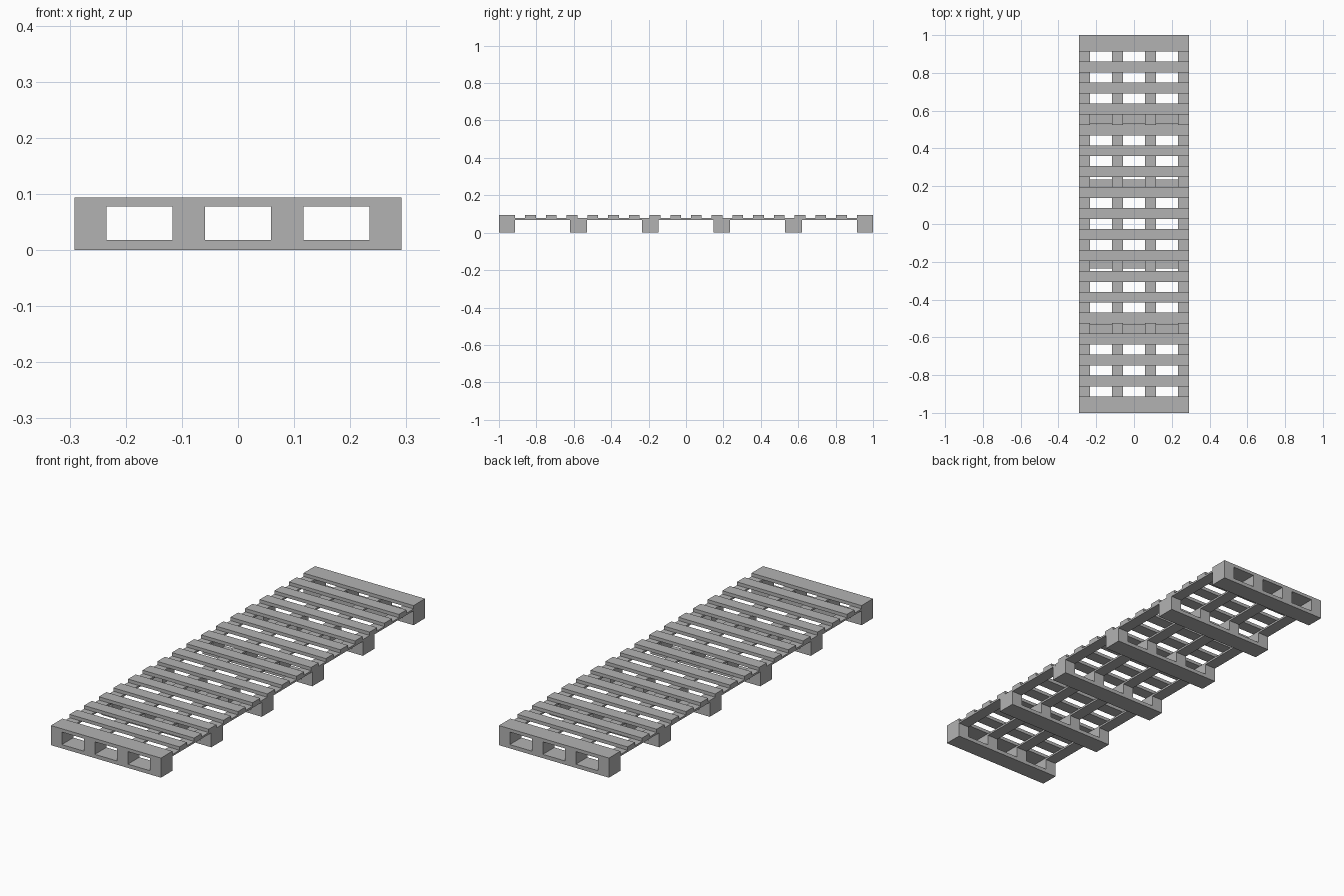
import bpy

cube = bpy.data.objects.get("Cube")
if cube:
    bpy.data.objects.remove(cube, do_unlink=True)

grey = bpy.data.materials.new("plain_grey")
grey.use_nodes = True
colour = (0.45, 0.45, 0.45, 1)
grey.diffuse_color = colour
grey.node_tree.nodes["Principled BSDF"].inputs["Base Color"].default_value = colour

HALF_WIDTH = 0.2915
END_WIDTH = 0.087      # end boards
SLAT_WIDTH = 0.0575    # inner slats and stringers
BLOCK_LENGTH = 0.09
FLOOR_TOP, STRINGER_BOTTOM, DECK_BOTTOM, DECK_TOP = 0.018, 0.069, 0.078, 0.094


def box(name, x, y, z):
    """Box spanning the given (low, high) ranges."""
    spans = (x, y, z)
    bpy.ops.mesh.primitive_cube_add(size=1, location=[(a + b) / 2 for a, b in spans])
    ob = bpy.context.object
    ob.name = name
    ob.scale = [b - a for a, b in spans]
    bpy.ops.object.transform_apply(location=False, rotation=False, scale=True)
    ob.data.materials.append(grey)


def around(centre, size):
    return (centre - size / 2, centre + size / 2)


full_x = (-HALF_WIDTH, HALF_WIDTH)
edge = HALF_WIDTH - SLAT_WIDTH / 2
stringer_xs = [-edge + i * 2 * edge / 3 for i in range(4)]

# Deck: two wide end boards with evenly spaced slats between
for side, name in ((-1, "front"), (1, "back")):
    box(name + "_end_board", full_x, around(side * (1 - END_WIDTH / 2), END_WIDTH),
        (DECK_BOTTOM, DECK_TOP))
count = 16
gap = (2 - 2 * END_WIDTH - count * SLAT_WIDTH) / (count + 1)
for i in range(count):
    start = -1 + END_WIDTH + gap + i * (SLAT_WIDTH + gap)
    box("deck_slat", full_x, (start, start + SLAT_WIDTH), (DECK_BOTTOM, DECK_TOP))

# Thin stringers running the whole length
for x in stringer_xs:
    box("stringer", around(x, SLAT_WIDTH), (-1, 1), (STRINGER_BOTTOM, DECK_BOTTOM))

# Six feet: a bottom board carrying four blocks
reach = 1 - END_WIDTH / 2
for i in range(6):
    length = END_WIDTH if i in (0, 5) else BLOCK_LENGTH
    y = around(-reach + i * 2 * reach / 5, length)
    box("bottom_board", full_x, y, (0, FLOOR_TOP))
    for x in stringer_xs:
        box("foot_block", around(x, SLAT_WIDTH), y, (FLOOR_TOP, STRINGER_BOTTOM))
